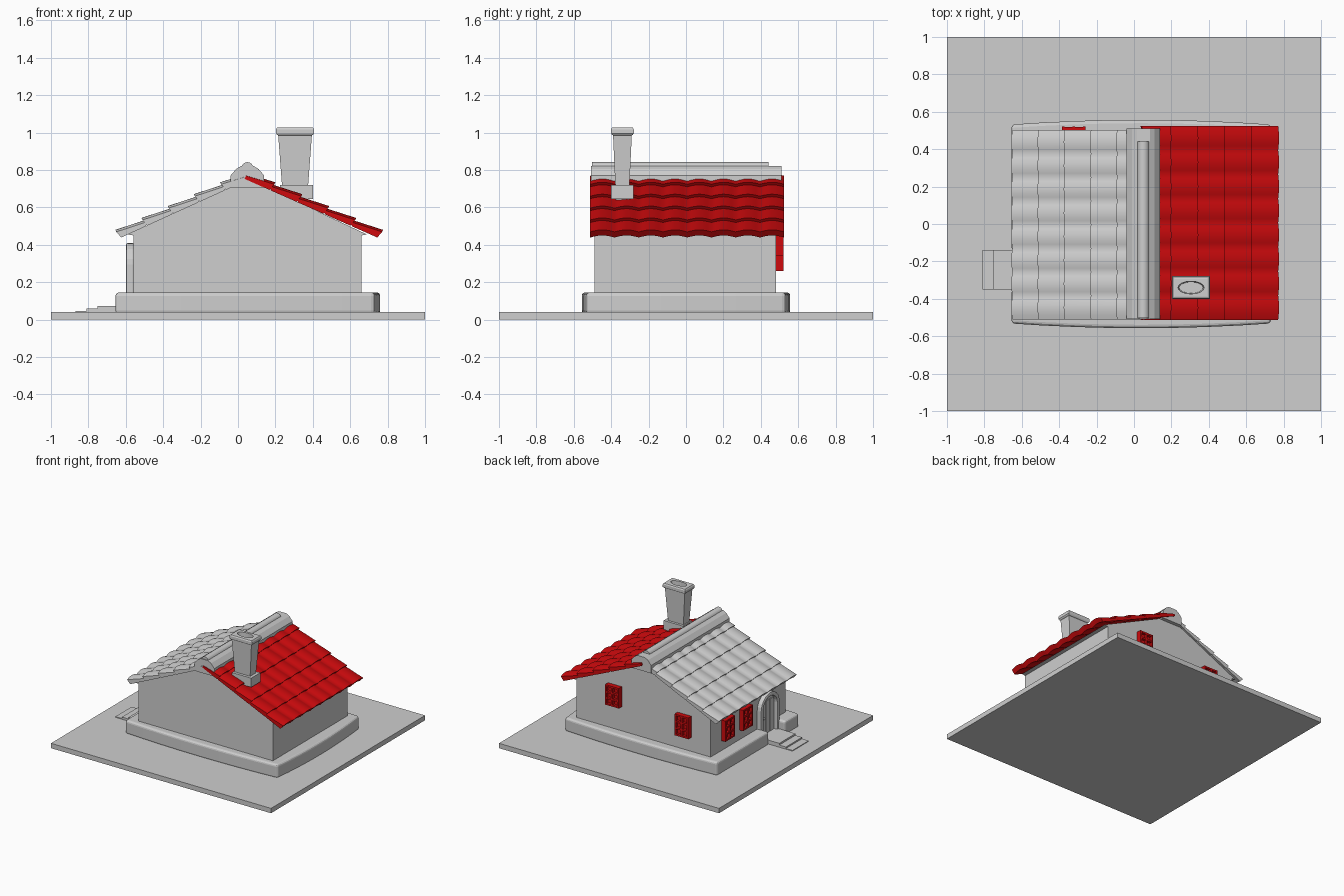
import bpy, bmesh, math
from mathutils import Vector

if "Cube" in bpy.data.objects:
    bpy.data.objects.remove(bpy.data.objects["Cube"])


def material(name, rgb):
    m = bpy.data.materials.new(name)
    m.diffuse_color = (*rgb, 1)
    m.use_nodes = True
    m.node_tree.nodes["Principled BSDF"].inputs["Base Color"].default_value = m.diffuse_color
    return m


GREY = material("plaster grey", (0.62, 0.62, 0.62))
RED = material("bright red", (0.62, 0.003, 0.004))


def finish(name, bm, mat, bevel=0, segs=2, smooth=False):
    bmesh.ops.recalc_face_normals(bm, faces=bm.faces)
    me = bpy.data.meshes.new(name)
    bm.to_mesh(me)
    bm.free()
    me.materials.append(mat)
    ob = bpy.data.objects.new(name, me)
    bpy.context.collection.objects.link(ob)
    if bevel:
        b = ob.modifiers.new("bevel", "BEVEL")
        b.width, b.segments, b.limit_method = bevel, segs, "ANGLE"
    if smooth:
        bpy.context.view_layer.objects.active = ob
        ob.select_set(True)
        bpy.ops.object.shade_smooth_by_angle(angle=math.radians(35))
        ob.select_set(False)
    return ob


def add_box(bm, lo, hi):
    lo, hi = Vector(lo), Vector(hi)
    vs = bmesh.ops.create_cube(bm, size=1)["verts"]
    for v in vs:
        v.co = Vector([(lo[i] + hi[i]) / 2 + v.co[i] * (hi[i] - lo[i]) for i in range(3)])


def box(name, lo, hi, mat=GREY, bevel=0):
    bm = bmesh.new()
    add_box(bm, lo, hi)
    return finish(name, bm, mat, bevel)


def prism(name, pts, a, b, place, mat=GREY, **kw):
    """Extrude a closed outline; place(u, v, d) gives the 3D point."""
    bm = bmesh.new()
    lo = [bm.verts.new(place(u, v, a)) for u, v in pts]
    hi = [bm.verts.new(place(u, v, b)) for u, v in pts]
    bm.faces.new(lo)
    bm.faces.new(hi)
    for i in range(len(pts)):
        j = (i + 1) % len(pts)
        bm.faces.new((lo[i], lo[j], hi[j], hi[i]))
    return finish(name, bm, mat, **kw)


def along_y(u, v, d): return (u, d, v)
def along_z(u, v, d): return (u, v, d)
def along_x(u, v, d): return (d, u, v)


# ground plate
box("ground_plate", (-1, -1, 0), (1, 1, 0.04))

# plinth with gently bowed sides and a notch for the door steps
N = 8
T = [i / N for i in range(N + 1)]
bow = [4 * t * (1 - t) for t in T]
front = [(-0.655 + 1.385 * t, -0.532 - 0.025 * b) for t, b in zip(T, bow)]
right = [(0.73 + 0.03 * b, -0.532 + 1.064 * t) for t, b in zip(T, bow)][1:-1]
back = [(x, -y) for x, y in reversed(front)]
notch = [(-0.655, -0.14), (-0.55, -0.14), (-0.55, -0.35), (-0.655, -0.35)]
prism("plinth", front + right + back + notch, 0.03, 0.145, along_z,
      bevel=0.018, segs=3)

# walls with both gables
prism("walls", [(-0.56, 0.04), (0.66, 0.04), (0.66, 0.45), (0.69, 0.455),
                (0.05, 0.755), (-0.59, 0.455), (-0.56, 0.45)],
      -0.49, 0.48, along_y)


# roof slopes: five overlapping rows of eight curved tiles
def roof(name, side, run, drop, y0, y1, mat):
    d = Vector((side * run, 0, -drop))
    total = d.length
    d.normalize()
    n = Vector((side * drop, 0, run)).normalized()
    top = Vector((0.05, 0, 0.785))
    rows, tiles, seg = 5, 8, 6
    step = total / rows
    bm = bmesh.new()
    for r in range(rows):
        prev = None
        for k in range(tiles * seg + 1):
            y = y0 + (y1 - y0) * k / (tiles * seg)
            hump = 0.012 * math.sin(math.pi * (k % seg) / seg)
            ring = []
            for s, h in ((r * step - (0.03 if r else 0), -0.018), ((r + 1) * step, 0.002),
                         ((r + 1) * step - 0.012, -0.036), (r * step, -0.036)):
                p = top + d * s + n * (h + hump)
                ring.append(bm.verts.new((p.x, y, p.z)))
            if prev:
                for i in range(4):
                    j = (i + 1) % 4
                    bm.faces.new((prev[i], prev[j], ring[j], ring[i]))
            else:
                bm.faces.new(ring)
            prev = ring
        bm.faces.new(prev)
    finish(name, bm, mat, smooth=True)


roof("roof_tiles_right", 1, 0.72, 0.318, -0.512, 0.525, RED)
roof("roof_tiles_left", -1, 0.70, 0.318, -0.51, 0.502, GREY)

# ridge cap and the roll on top of it
prism("ridge_cap", [(-0.04, 0.705), (0.14, 0.705), (0.14, 0.77), (0.11, 0.805), (0.085, 0.82),
                    (0.015, 0.82), (-0.01, 0.805), (-0.04, 0.77)], -0.508, 0.51, along_y)
prism("ridge_roll", [(0.05 + 0.032 * math.cos(a), 0.81 + 0.032 * math.sin(a))
                     for a in (math.pi * i / 8 for i in range(9))],
      -0.502, 0.442, along_y, smooth=True)


# chimney: lofted flaring stack, rounded cap and oval flue
def loft(name, cx, cy, rings, mat):
    bm = bmesh.new()
    prev = None
    for z, hx, hy, square in rings:
        ring = []
        for i in range(16):
            c, s = math.cos(i * math.pi / 8), math.sin(i * math.pi / 8)
            f = 1 / max(abs(c), abs(s)) if square else 1
            ring.append(bm.verts.new((cx + hx * c * f, cy + hy * s * f, z)))
        if prev:
            for i in range(16):
                j = (i + 1) % 16
                bm.faces.new((prev[i], prev[j], ring[j], ring[i]))
        else:
            bm.faces.new(ring)
        prev = ring
    bm.faces.new(prev)
    finish(name, bm, mat)


loft("chimney_stack", 0.305, -0.34, [
    (0.64, 0.068, 0.036, 1), (0.72, 0.070, 0.038, 1), (0.985, 0.09, 0.05, 1),
    (0.988, 0.096, 0.056, 1), (0.996, 0.102, 0.061, 1), (1.016, 0.102, 0.061, 1),
    (1.026, 0.096, 0.056, 1), (1.028, 0.086, 0.047, 1), (1.028, 0.070, 0.034, 0),
    (0.90, 0.064, 0.030, 0)], GREY)
box("chimney_base", (0.225, -0.4, 0.645), (0.40, -0.282, 0.72))

# entrance steps running into the notch
for i, (x, z) in enumerate(((-0.87, 0.046), (-0.81, 0.058), (-0.75, 0.072))):
    box(f"step_{i + 1}", (x, -0.35, 0.03), (-0.55, -0.14, z))


# arched door, its frame and knob
def arch(w, spring, rise, bottom):
    cy = -0.245
    return ([(cy - w, bottom)] +
            [(cy - w * math.cos(math.pi * i / 12), spring + rise * math.sin(math.pi * i / 12))
             for i in range(13)] + [(cy + w, bottom)])


outer, inner = arch(0.122, 0.295, 0.115, 0.06), arch(0.088, 0.295, 0.082, 0.06)
prism("door_frame", outer + inner[::-1], -0.555, -0.598, along_x, bevel=0.01, segs=2)
prism("door_panel", inner, -0.55, -0.568, along_x)
for i in range(3):
    y = -0.245 + (i - 1) * 0.052
    box(f"door_plank_{i + 1}", (-0.573, y - 0.023, 0.075), (-0.56, y + 0.023, 0.34))
bm = bmesh.new()
bmesh.ops.create_uvsphere(bm, u_segments=10, v_segments=6, radius=0.01)
bmesh.ops.translate(bm, verts=bm.verts, vec=(-0.58, -0.185, 0.21))
finish("door_knob", bm, GREY, smooth=True)


# windows: back panel, frame and glazing bars, two by three panes
def window(name, place, u, z, w=0.125, h=0.175):
    bm = bmesh.new()
    x0, x1, z0, z1 = u - w / 2, u + w / 2, z - h / 2, z + h / 2
    add_box(bm, (x0, z0, -0.01), (x1, z1, 0.014))
    for x in (x0, u - 0.007, x1 - 0.014):
        add_box(bm, (x, z0, 0), (x + 0.014, z1, 0.036))
    for k in range(4):
        zz = z0 + k * (h - 0.014) / 3
        add_box(bm, (x0, zz, 0), (x1, zz + 0.014, 0.035))
    for v in bm.verts:
        v.co = place(*v.co)
    finish(name, bm, RED)


def on_back(u, v, d): return (u, 0.484 + d, v)
def on_left(u, v, d): return (-0.56 - d, u, v)


window("window_back_right", on_back, 0.31, 0.425, h=0.165)
window("window_back_left", on_back, -0.322, 0.347)
window("window_left_far", on_left, 0.275, 0.31, h=0.17)
window("window_left_near", on_left, 0.045, 0.31, h=0.17)
